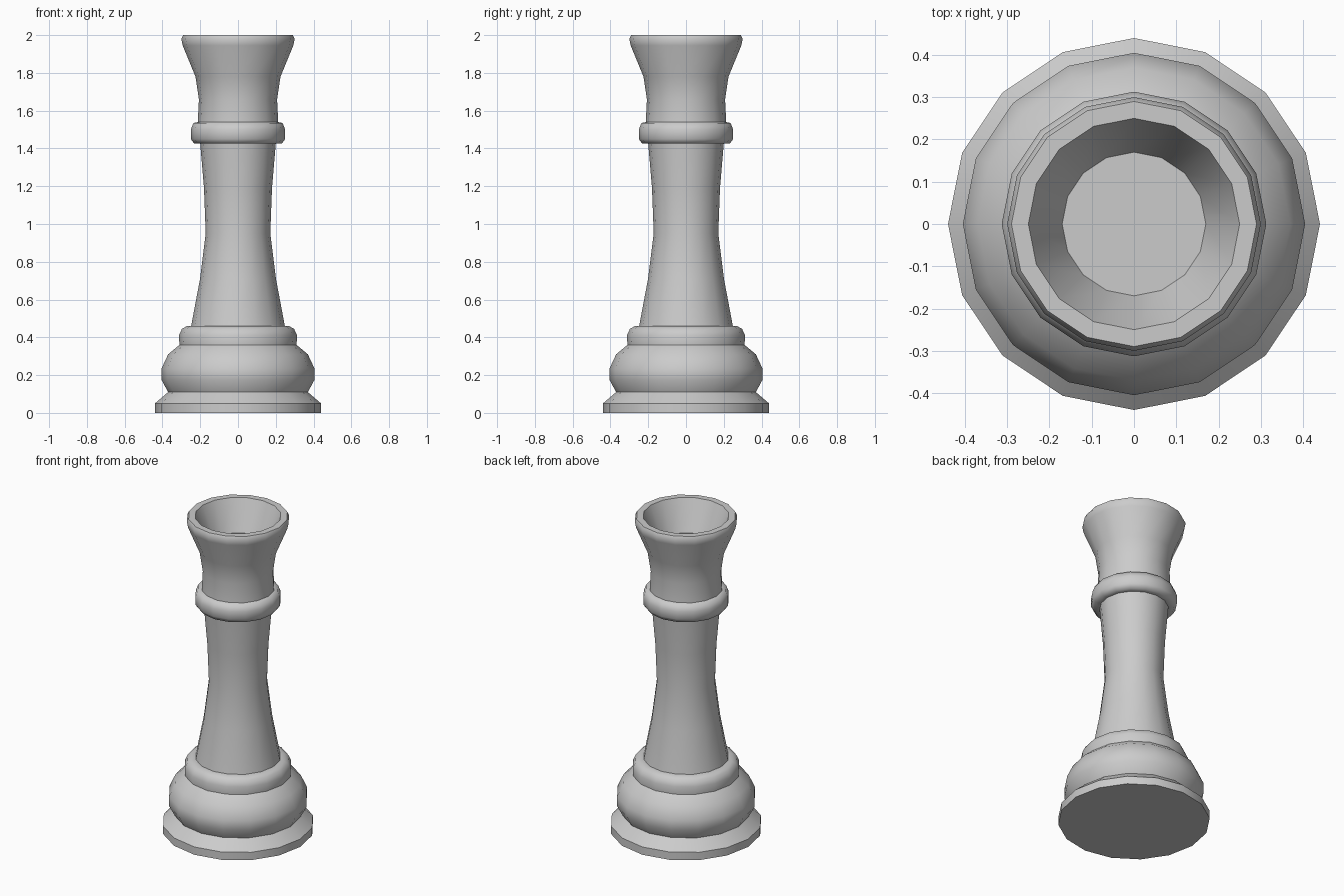
import bpy, bmesh, math

if "Cube" in bpy.data.objects:
    bpy.data.objects.remove(bpy.data.objects["Cube"])

SIDES = 16


def lathe(name, profile, angle=40):
    """Revolve (radius, z) points listed from bottom outside to the top."""
    bm = bmesh.new()
    rings = []
    for r, z in profile:
        rings.append([bm.verts.new((r * math.cos(2 * math.pi * i / SIDES),
                                    r * math.sin(2 * math.pi * i / SIDES), z))
                      for i in range(SIDES)])
    for low, high in zip(rings, rings[1:]):
        for i in range(SIDES):
            j = (i + 1) % SIDES
            bm.faces.new((low[i], low[j], high[j], high[i]))
    # close a part only where its end is visible
    if name == "base":
        bm.faces.new(rings[0][::-1])
    if name == "crown":
        bm.faces.new(rings[-1])
    mesh = bpy.data.meshes.new(name)
    bm.to_mesh(mesh)
    bm.free()
    obj = bpy.data.objects.new(name, mesh)
    bpy.context.collection.objects.link(obj)
    bpy.ops.object.select_all(action='DESELECT')
    obj.select_set(True)
    bpy.context.view_layer.objects.active = obj
    bpy.ops.object.shade_smooth_by_angle(angle=math.radians(angle))
    return obj


# Foot plate with chamfered top
lathe("base", [(0.44, 0), (0.44, 0.05), (0.37, 0.11)])

# Rounded bulge above the foot
lathe("bulge", [(0.37, 0.11), (0.405, 0.175), (0.405, 0.235),
                (0.37, 0.31), (0.31, 0.36)], 50)

# Step between bulge and stem
lathe("lower_collar", [(0.31, 0.36), (0.313, 0.41), (0.297, 0.445),
                       (0.27, 0.46), (0.245, 0.46)], 50)

# Waisted stem
lathe("stem", [(0.248, 0.46), (0.201, 0.71), (0.171, 0.95),
               (0.18, 1.19), (0.2, 1.425)])

# Rounded ring under the crown
lathe("upper_collar", [(0.2, 1.425), (0.232, 1.425), (0.25, 1.45),
                       (0.25, 1.5), (0.236, 1.535), (0.21, 1.54)], 60)

# Flared crown with hollow top
lathe("crown", [(0.213, 1.54), (0.207, 1.66), (0.225, 1.78), (0.293, 1.945),
                (0.3, 1.98), (0.29, 2.0), (0.25, 2.0), (0.17, 1.81)], 50)
